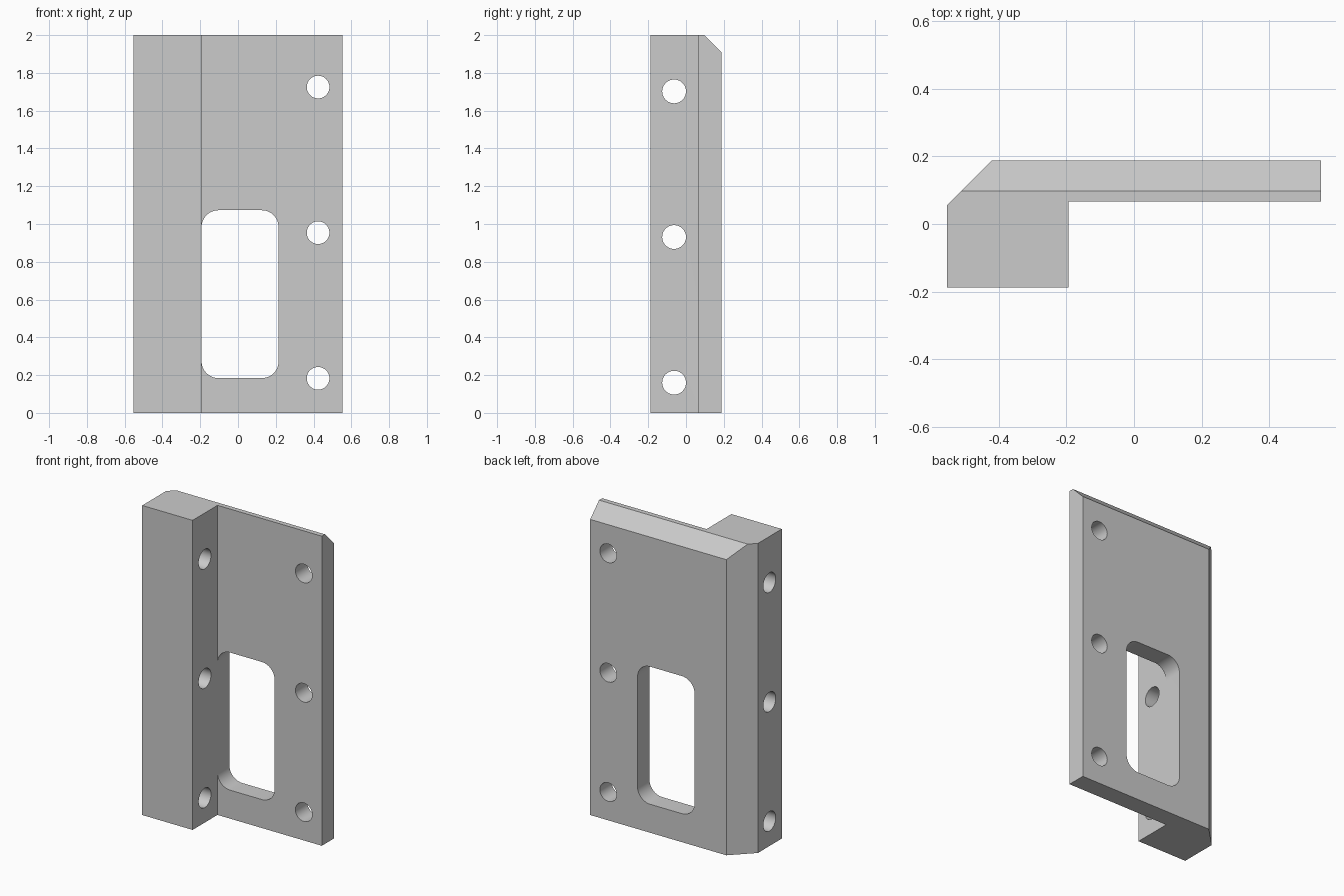
import bpy
import bmesh
from math import pi, cos, sin
from mathutils import Matrix, Vector

cube = bpy.data.objects.get("Cube")
if cube:
    bpy.data.objects.remove(cube, do_unlink=True)

# Single grey material
grey = bpy.data.materials.new("plain grey")
grey.use_nodes = True
colour = (0.6, 0.6, 0.6, 1)
grey.diffuse_color = colour
grey.node_tree.nodes["Principled BSDF"].inputs["Base Color"].default_value = colour


def prism(name, outline, offset):
    """Extrude a closed outline of 3D points along an offset."""
    bm = bmesh.new()
    face = bm.faces.new([bm.verts.new(p) for p in outline])
    ext = bmesh.ops.extrude_face_region(bm, geom=[face])
    moved = [v for v in ext["geom"] if isinstance(v, bmesh.types.BMVert)]
    bmesh.ops.translate(bm, verts=moved, vec=offset)
    bmesh.ops.recalc_face_normals(bm, faces=bm.faces)
    mesh = bpy.data.meshes.new(name)
    bm.to_mesh(mesh)
    bm.free()
    obj = bpy.data.objects.new(name, mesh)
    bpy.context.collection.objects.link(obj)
    mesh.materials.append(grey)
    return obj


def cut(obj, cutter):
    """Subtract the cutter and discard it."""
    mod = obj.modifiers.new("cut", "BOOLEAN")
    mod.operation, mod.solver, mod.object = "DIFFERENCE", "EXACT", cutter
    bpy.context.view_layer.objects.active = obj
    bpy.ops.object.modifier_apply(modifier=mod.name)
    bpy.data.objects.remove(cutter, do_unlink=True)


def drill(obj, centre, radius, axis):
    """Drill a round hole through the centre point along an axis."""
    u = Vector((0, 0, 1))
    v = axis.cross(u)
    steps = 48
    ring = [centre - axis + radius * (u * cos(2 * pi * i / steps) + v * sin(2 * pi * i / steps))
            for i in range(steps)]
    cut(obj, prism("drill", ring, axis * 2))


# Angle bracket: thin plate with a thick square rail and a chamfered rear corner
EDGE = -0.193
profile = [(-0.553, -0.188), (EDGE, -0.188), (EDGE, 0.066), (0.553, 0.066),
           (0.553, 0.188), (-0.42, 0.188), (-0.553, 0.055)]
bracket = prism("angle_bracket", [(x, y, 0) for x, y in profile], (0, 0, 2))

# Chamfer along the top rear edge
wedge = [(-1, 0.088, 2.01), (-1, 0.198, 1.9), (-1, 0.3, 1.9), (-1, 0.3, 2.01)]
cut(bracket, prism("chamfer_wedge", wedge, (2, 0, 0)))

# Rounded window through the plate, flush with the rail
left, right, low, high, r = EDGE, 0.215, 0.184, 1.073, 0.09
corners = [(right - r, high - r), (left + r, high - r), (left + r, low + r), (right - r, low + r)]
window = []
for k, (cx, cz) in enumerate(corners):
    for i in range(13):
        a = (k + i / 12) * pi / 2
        window.append((cx + r * cos(a), 0, cz + r * sin(a)))
cut(bracket, prism("window_cutter", window, (0, 0.5, 0)))

# Three screw holes through the plate and three through the rail
for i in range(3):
    drill(bracket, Vector((0.424, 0.5, 0.183 + 0.771 * i)), 0.06, Vector((0, 1, 0)))
    drill(bracket, Vector((-0.4, -0.063, 0.16 + 0.771 * i)), 0.063, Vector((1, 0, 0)))

# Smooth hole walls, sharp edges kept
bpy.ops.object.select_all(action="DESELECT")
bracket.select_set(True)
bpy.context.view_layer.objects.active = bracket
bpy.ops.object.shade_smooth_by_angle(angle=pi / 6)
